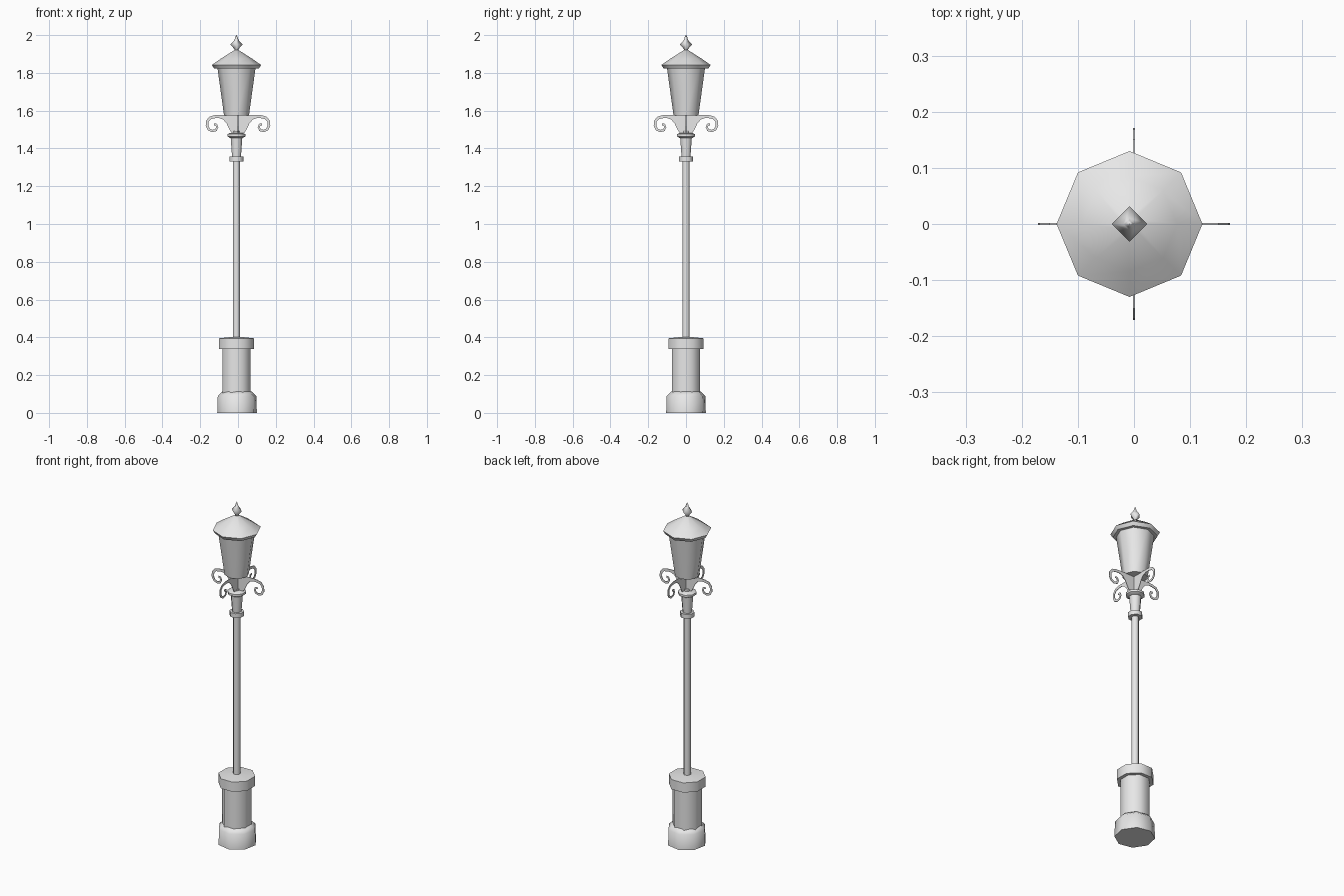
import bpy, bmesh
from math import sin, cos, pi, radians
from mathutils import Vector

cube = bpy.data.objects.get("Cube")
if cube:
    bpy.data.objects.remove(cube, do_unlink=True)

metal = bpy.data.materials.new("light_grey_metal")
metal.use_nodes = True
GREY = (0.8, 0.8, 0.8, 1)
metal.diffuse_color = GREY
metal.node_tree.nodes["Principled BSDF"].inputs["Base Color"].default_value = GREY

AXIS_X = -0.008   # the column stands slightly off the bracket centre


def finish(name, bm, smooth=None):
    mesh = bpy.data.meshes.new(name)
    bm.to_mesh(mesh)
    bm.free()
    obj = bpy.data.objects.new(name, mesh)
    bpy.context.collection.objects.link(obj)
    mesh.materials.append(metal)
    if smooth:
        bpy.ops.object.select_all(action='DESELECT')
        obj.select_set(True)
        bpy.context.view_layer.objects.active = obj
        bpy.ops.object.shade_smooth_by_angle(angle=radians(smooth))
    return obj


def lathe(name, profile, sides=8, turn=0.0, x=AXIS_X, smooth=50):
    """Faceted turned part from (radius, height) pairs, capped at both ends."""
    bm = bmesh.new()
    rings = []
    for r, z in profile:
        angles = [turn + 2 * pi * i / sides for i in range(sides)]
        rings.append([bm.verts.new((x + r * cos(a), r * sin(a), z)) for a in angles])
    for low, high in zip(rings, rings[1:]):
        for i in range(sides):
            j = (i + 1) % sides
            bm.faces.new((low[i], low[j], high[j], high[i]))
    bm.faces.new(rings[0][::-1])
    bm.faces.new(rings[-1])
    return finish(name, bm, smooth)


FLAT = pi / 8   # turns a flat side of the octagon to the front

# Pedestal
lathe("base_plinth", [(0.107, 0), (0.104, 0.09), (0.08, 0.112)], turn=FLAT / 2, x=-0.005)
lathe("base_drum", [(0.08, 0.08), (0.08, 0.345)], turn=FLAT)
lathe("base_collar", [(0.1, 0.338), (0.1, 0.395), (0.02, 0.403)], turn=FLAT)

# Column and neck
lathe("pole", [(0.02, 0.38), (0.02, 1.36)], turn=FLAT)
lathe("lower_ring", [(0.039, 1.332), (0.039, 1.358)], turn=FLAT)
lathe("neck", [(0.025, 1.35), (0.034, 1.466)], turn=FLAT)
lathe("upper_ring", [(0.036, 1.455), (0.051, 1.464), (0.051, 1.476), (0.036, 1.483)], turn=FLAT)
lathe("neck_knob", [(0.017, 1.47), (0.017, 1.493)])

# Lantern
lathe("lantern_body", [(0.066, 1.575), (0.102, 1.835)])
lathe("lantern_roof", [(0.118, 1.822), (0.13, 1.842), (0.085, 1.874), (0.012, 1.92)], smooth=60)
lathe("finial", [(0.012, 1.915), (0.011, 1.926), (0.032, 1.95), (0.011, 1.974),
                 (0.007, 1.988), (0.001, 2.0)], sides=4, smooth=95)

# Scroll brackets: thin plates, each a gusset running out into a curl
TOP = 1.577
gusset = [(0, 1.485), (0.036, 1.485), (0.05, 1.51), (0.06, 1.532), (0.078, 1.553), (0.1, 1.561)]
curl = [(0.122, 1.568), (0.147, 1.562), (0.162, 1.544), (0.164, 1.52), (0.154, 1.5),
        (0.135, 1.492), (0.117, 1.497), (0.11, 1.512), (0.115, 1.526), (0.127, 1.528)]


def strip():
    """Pairs of upper and lower edge points along the bracket."""
    pairs = [((r, TOP), (r, z)) for r, z in gusset]
    for i, p in enumerate(curl):
        a = Vector(curl[max(i - 1, 0)])
        b = Vector(curl[min(i + 1, len(curl) - 1)])
        d = (b - a).normalized()
        n = Vector((-d.y, d.x)) * (0.008 - 0.0003 * i)
        pairs.append((tuple(Vector(p) + n), tuple(Vector(p) - n)))
    return pairs


for k, side in enumerate(("left", "back", "right", "front")):
    a = k * pi / 2
    bm = bmesh.new()
    edge = [[bm.verts.new((r * cos(a), r * sin(a), z)) for r, z in pair] for pair in strip()]
    for p, q in zip(edge, edge[1:]):
        bm.faces.new((p[0], p[1], q[1], q[0]))
    plate = finish(side + "_bracket", bm)
    thick = plate.modifiers.new("thickness", 'SOLIDIFY')
    thick.thickness = 0.003
    thick.offset = 0
